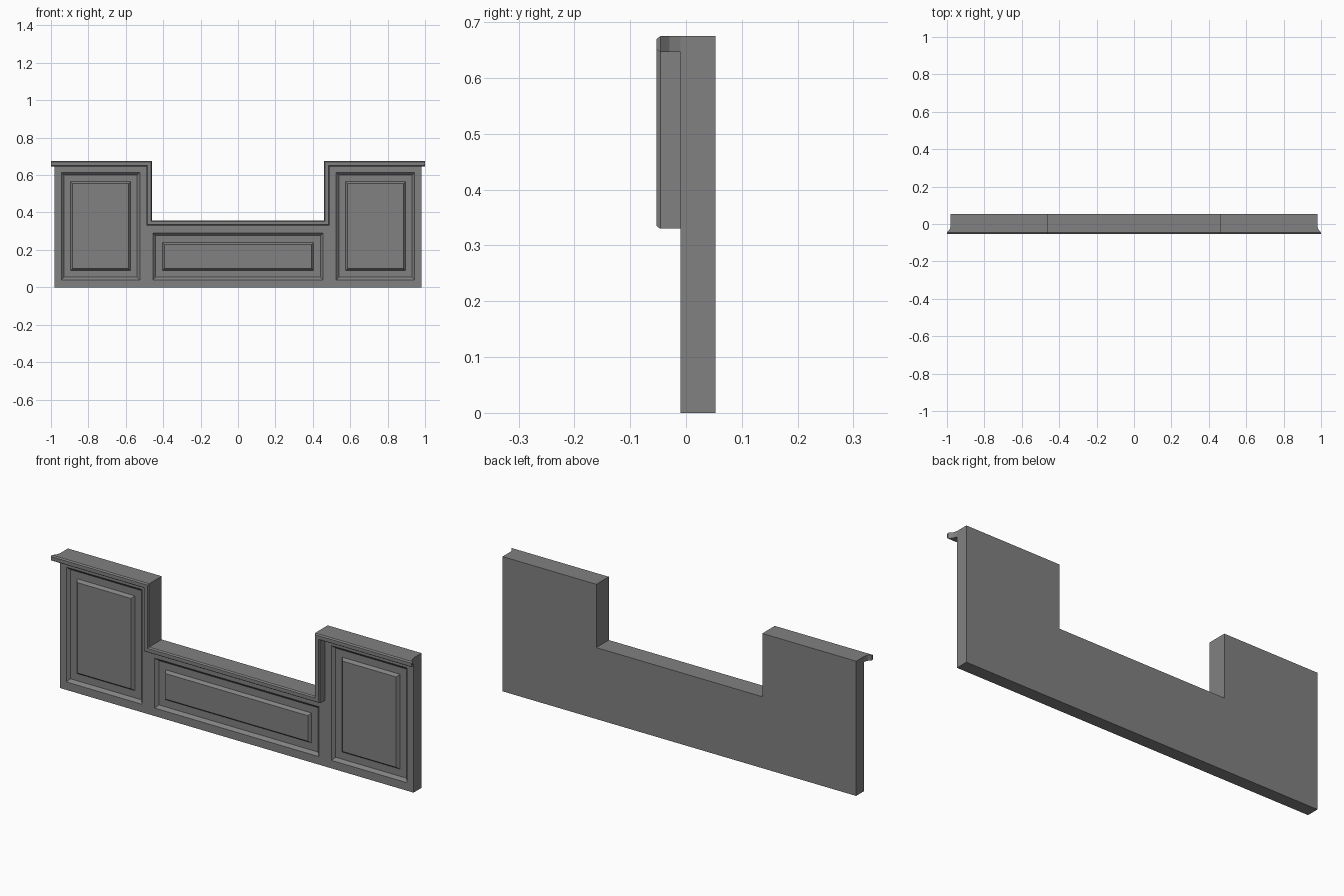
import bpy
import bmesh

if "Cube" in bpy.data.objects:
    bpy.data.objects.remove(bpy.data.objects["Cube"], do_unlink=True)

HALF, GAP = 0.98, 0.46          # half width of the body and of the notch
TOP, SILL = 0.675, 0.358        # height of the sides and of the notch floor
FRONT, BACK = -0.01, 0.053

grey = bpy.data.materials.new("mid grey")
grey.use_nodes = True
colour = (0.22, 0.22, 0.22, 1)
grey.diffuse_color = colour
grey.node_tree.nodes["Principled BSDF"].inputs["Base Color"].default_value = colour


def finish(name, bm):
    bmesh.ops.recalc_face_normals(bm, faces=bm.faces)
    mesh = bpy.data.meshes.new(name)
    bm.to_mesh(mesh)
    bm.free()
    mesh.materials.append(grey)
    obj = bpy.data.objects.new(name, mesh)
    bpy.context.collection.objects.link(obj)
    return obj


def bridge(bm, a, b, closed=True):
    n = len(a)
    for i in range(n if closed else n - 1):
        j = (i + 1) % n
        bm.faces.new((a[i], a[j], b[j], b[i]))


# Notched slab
edge = [(-HALF, TOP), (-GAP, TOP), (-GAP, SILL), (GAP, SILL), (GAP, TOP), (HALF, TOP)]
bm = bmesh.new()
outline = edge + [(HALF, 0), (-HALF, 0)]
face = bm.faces.new([bm.verts.new((x, FRONT, z)) for x, z in outline])
ext = bmesh.ops.extrude_face_region(bm, geom=[face])
for v in ext["geom"]:
    if isinstance(v, bmesh.types.BMVert):
        v.co.y = BACK
body = finish("body", bm)

# Sloped grooves that leave a raised field in each panel: (inset, y)
groove = [(0, -0.03), (0, FRONT), (0.014, 0.004), (0.05, 0.004), (0.061, FRONT), (0.061, -0.03)]


def cut_panel(x0, x1, z0, z1):
    bm = bmesh.new()
    rings = []
    for d, y in groove:
        corners = [(x0 + d, z0 + d), (x1 - d, z0 + d), (x1 - d, z1 - d), (x0 + d, z1 - d)]
        rings.append([bm.verts.new((x, y, z)) for x, z in corners])
    for i, ring in enumerate(rings):
        bridge(bm, ring, rings[(i + 1) % len(rings)])
    cutter = finish("groove_cutter", bm)
    cutter.hide_render = True
    mod = body.modifiers.new("groove", "BOOLEAN")
    mod.operation = "DIFFERENCE"
    mod.solver = "EXACT"
    mod.object = cutter
    bpy.context.view_layer.objects.active = body
    bpy.ops.object.modifier_apply(modifier=mod.name)
    bpy.data.objects.remove(cutter, do_unlink=True)


cut_panel(-0.455, 0.455, 0.04, 0.29)
cut_panel(-0.945, -0.525, 0.04, 0.615)
cut_panel(0.525, 0.945, 0.04, 0.615)

# Moulding along the top edge: (depth below edge, y, flare at the outer ends)
WIDE = 0.028
half_section = [(0, FRONT, 0), (0, -0.03, 0.006), (0, -0.046, 0.02), (0.005, -0.053, 0.02)]
section = half_section + [(WIDE - d, y, f) for d, y, f in reversed(half_section)]
bm = bmesh.new()
loops = []
for i, (x, z) in enumerate(edge):
    side = -1 if x < 0 else 1
    end = i in (0, len(edge) - 1)
    loops.append([bm.verts.new((x + side * (f if end else d), y, z - d))
                  for d, y, f in section])
for a, b in zip(loops, loops[1:]):
    bridge(bm, a, b)
for loop in (loops[0], loops[-1]):
    for i in range(len(half_section) - 1):
        bm.faces.new((loop[i], loop[i + 1], loop[-2 - i], loop[-1 - i]))
finish("top_moulding", bm)
